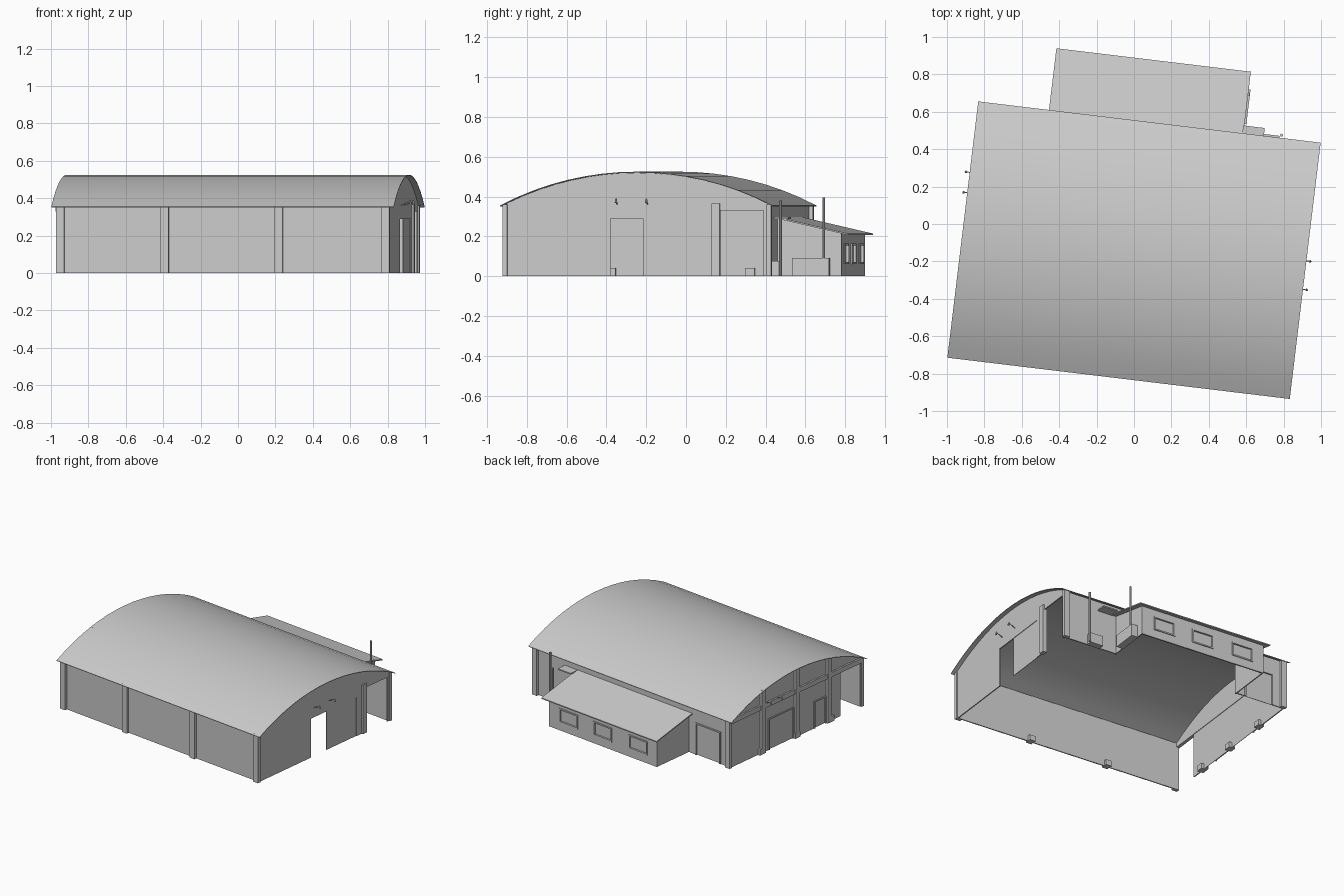
import bpy, bmesh, math
from mathutils import Matrix, Vector

if "Cube" in bpy.data.objects:
    bpy.data.objects.remove(bpy.data.objects["Cube"])

# The building is turned slightly on its plot: u runs along it, v across it
PLACE = Matrix.Translation((0, -0.14, 0)) @ Matrix.Rotation(math.radians(-6.87), 4, 'Z')
HU, HV, T = 0.89, 0.66, 0.008
R = (0.69 ** 2 + 0.17 ** 2) / (2 * 0.17)


def arch(v, drop=0.0):
    return 0.525 - R + math.sqrt(R * R - v * v) - drop


def finish(name, bm, smooth=False):
    bmesh.ops.recalc_face_normals(bm, faces=bm.faces)
    me = bpy.data.meshes.new(name)
    bm.to_mesh(me)
    bm.free()
    ob = bpy.data.objects.new(name, me)
    bpy.context.collection.objects.link(ob)
    ob.matrix_world = PLACE
    if smooth:
        bpy.ops.object.select_all(action='DESELECT')
        ob.select_set(True)
        bpy.context.view_layer.objects.active = ob
        bpy.ops.object.shade_smooth_by_angle(angle=math.radians(30))
    return ob


def boxes(name, items):
    """Each item is u0, u1, v0, v1, z0, z1."""
    bm = bmesh.new()
    for u0, u1, v0, v1, z0, z1 in items:
        m = Matrix.Translation(((u0 + u1) / 2, (v0 + v1) / 2, (z0 + z1) / 2)) \
            @ Matrix.Diagonal((u1 - u0, v1 - v0, z1 - z0, 1))
        bmesh.ops.create_cube(bm, size=1, matrix=m)
    return finish(name, bm)


def prism(name, profile, u0, u1, smooth=False):
    """Extrude a (v, z) profile along u."""
    bm = bmesh.new()
    face = bm.faces.new([bm.verts.new((u0, v, z)) for v, z in profile])
    new = bmesh.ops.extrude_face_region(bm, geom=[face])['geom']
    bmesh.ops.translate(bm, vec=(u1 - u0, 0, 0),
                        verts=[g for g in new if isinstance(g, bmesh.types.BMVert)])
    return finish(name, bm, smooth)


def rod(name, a, b, r, r2=None, n=10):
    a, b = Vector(a), Vector(b)
    d = b - a
    bm = bmesh.new()
    m = Matrix.Translation((a + b) / 2) @ d.to_track_quat('Z', 'Y').to_matrix().to_4x4()
    bmesh.ops.create_cone(bm, cap_ends=True, segments=n, radius1=r,
                          radius2=r if r2 is None else r2, depth=d.length, matrix=m)
    return finish(name, bm, True)


def oriented(name, along, c0, c1, rects):
    """Boxes given as (start, end, z0, z1) in a wall plane."""
    return boxes(name, [(s, e, c0, c1, z0, z1) if along == 'u' else (c0, c1, s, e, z0, z1)
                        for s, e, z0, z1 in rects if e - s > 1e-4 and z1 - z0 > 1e-4])


def wall(name, along, a0, a1, c0, c1, top, holes=()):
    """Wall along 'u' or 'v' with rectangular holes."""
    rects, pos = [], a0
    for s, e, z0, z1 in sorted(holes):
        rects += [(pos, s, 0, top), (s, e, 0, z0), (s, e, z1, top)]
        pos = e
    oriented(name, along, c0, c1, rects + [(pos, a1, 0, top)])


def frames(name, along, c0, c1, holes, w=0.01):
    """Trim around the inside of each hole."""
    rects = []
    for s, e, z0, z1 in holes:
        rects += [(s, s + w, z0, z1), (e - w, e, z0, z1), (s + w, e - w, z1 - w, z1)]
        if z0 > 0:
            rects.append((s + w, e - w, z0, z0 + w))
    oriented(name, along, c0, c1, rects)


# Barrel roof
N = 16
vs = [-0.69 + 1.38 * i / N for i in range(N + 1)]
prism("barrel_roof", [(v, arch(v)) for v in vs] + [(v, arch(v, 0.004)) for v in reversed(vs)],
      -0.922, 0.922, True)

# Front and back walls of the hall
wall("front_wall", 'u', -HU, HU, -HV, -HV + T, 0.36)
back_door = [(-0.80, -0.57, 0, 0.24)]
wall("back_wall_left", 'u', -HU, -0.51, HV - T, HV, 0.36, back_door)
oriented("back_door", 'u', HV - T, HV - 0.005, back_door)
frames("back_door_frame", 'u', HV - T, HV + 0.006, back_door)
wall("back_wall_right", 'u', 0.47, HU, HV - T, HV, 0.36)
boxes("annex_lintel", [(-0.51, 0.47, HV - T, HV, 0.29, 0.36)])

# Right wall with sliding door and corner opening
wall("right_wall", 'v', -HV, HV, HU - T, HU, 0.36,
     [(-0.135, 0.328, 0, 0.29), (0.42, 0.64, 0, 0.33)])
boxes("right_sliding_door", [(HU - T, HU - 0.004, 0.03, 0.328, 0, 0.29)])

# Filled gables under both roof ends
gv = [-HV + 2 * HV * i / N for i in range(N + 1)]
gable = [(HV, 0.36), (-HV, 0.36)] + [(v, arch(v, 0.005)) for v in gv]
prism("right_gable", gable, HU - T, HU)
prism("left_gable", gable, -HU, -HU + T)

# Left wall with two doors, posts and a rail under the gable
left_doors = [(-0.305, -0.18, 0, 0.205), (0.02, 0.28, 0, 0.235)]
wall("left_wall", 'v', -0.45, HV, -HU, -HU + T, 0.33, left_doors)
oriented("left_doors", 'v', -HU + 0.005, -HU + T, left_doors)
frames("left_door_frames", 'v', -HU - 0.006, -HU + T, left_doors)
boxes("left_gable_beam", [(-HU - 0.012, -HU + 0.012, -HV, HV, 0.33, 0.365)])
boxes("left_gable_posts", [(-HU - 0.018, -HU, v - 0.02, v + 0.02, 0, arch(v, 0.004))
                           for v in (-0.325, 0.0, 0.345)])
boxes("left_post_footings", [(-HU - 0.018, -HU + 0.03, v - 0.025, v + 0.025, 0, 0.04)
                             for v in (-0.345, 0.0, 0.36)])

# Columns along the long walls and beside the corner opening
cols = []
for u in (-0.876, -0.315, 0.30, 0.876):
    cols.append((u - 0.022, u + 0.022, -0.68, -HV + T / 2, 0, 0.36))
for u in (-0.876, 0.876):
    cols.append((u - 0.022, u + 0.022, HV - T / 2, 0.68, 0, 0.36))
cols.append((HU - 0.02, HU + 0.012, 0.38, 0.42, 0, 0.365))
boxes("wall_columns", cols)
boxes("front_column_footings", [(u - 0.022, u + 0.022, -HV, -0.63, 0, 0.04)
                                for u in (-0.315, 0.30)])

# Lean-to annex at the back
windows = [(u - 0.085, u + 0.085, 0.06, 0.165) for u in (-0.34, -0.02, 0.29)]
wall("annex_back_wall", 'u', -0.51, 0.47, 0.975, 0.985, 0.215, windows)
oriented("annex_window_panes", 'u', 0.974, 0.978, windows)
frames("annex_window_frames", 'u', 0.974, 0.991, windows)
side = [(0.645, 0), (0.985, 0), (0.985, 0.214), (0.645, 0.293)]
prism("annex_right_wall", side, 0.462, 0.47)
prism("annex_left_wall", side, -0.51, -0.502)
prism("annex_roof", [(0.65, 0.300), (1.022, 0.214), (1.022, 0.206), (0.65, 0.292)],
      -0.541, 0.506)

# Low bins, canopy and flue poles beside the annex
boxes("annex_side_box", [(0.47, 0.516, 0.74, 0.927, 0, 0.09)])
boxes("canopy", [(0.50, 0.616, 0.66, 0.732, 0.288, 0.297)])
boxes("back_wall_box", [(0.60, 0.70, 0.66, 0.70, 0, 0.075)])
rod("annex_pole", (0.508, 0.90, 0.085), (0.508, 0.90, 0.395), 0.007)
rod("back_pole", (0.71, 0.705, 0), (0.71, 0.705, 0.38), 0.008)

# Wall lamps: bent arm and small shade
for side_name, s, places in (("right", 1, (-0.10, 0.053)), ("left", -1, (0.198, 0.308))):
    for i, v in enumerate(places):
        rod(f"{side_name}_lamp_arm_{i}", (s * 0.885, v, 0.36), (s * 0.938, v, 0.385), 0.003, n=6)
        rod(f"{side_name}_lamp_shade_{i}", (s * 0.942, v, 0.368), (s * 0.936, v, 0.39),
            0.007, 0.004, 8)
